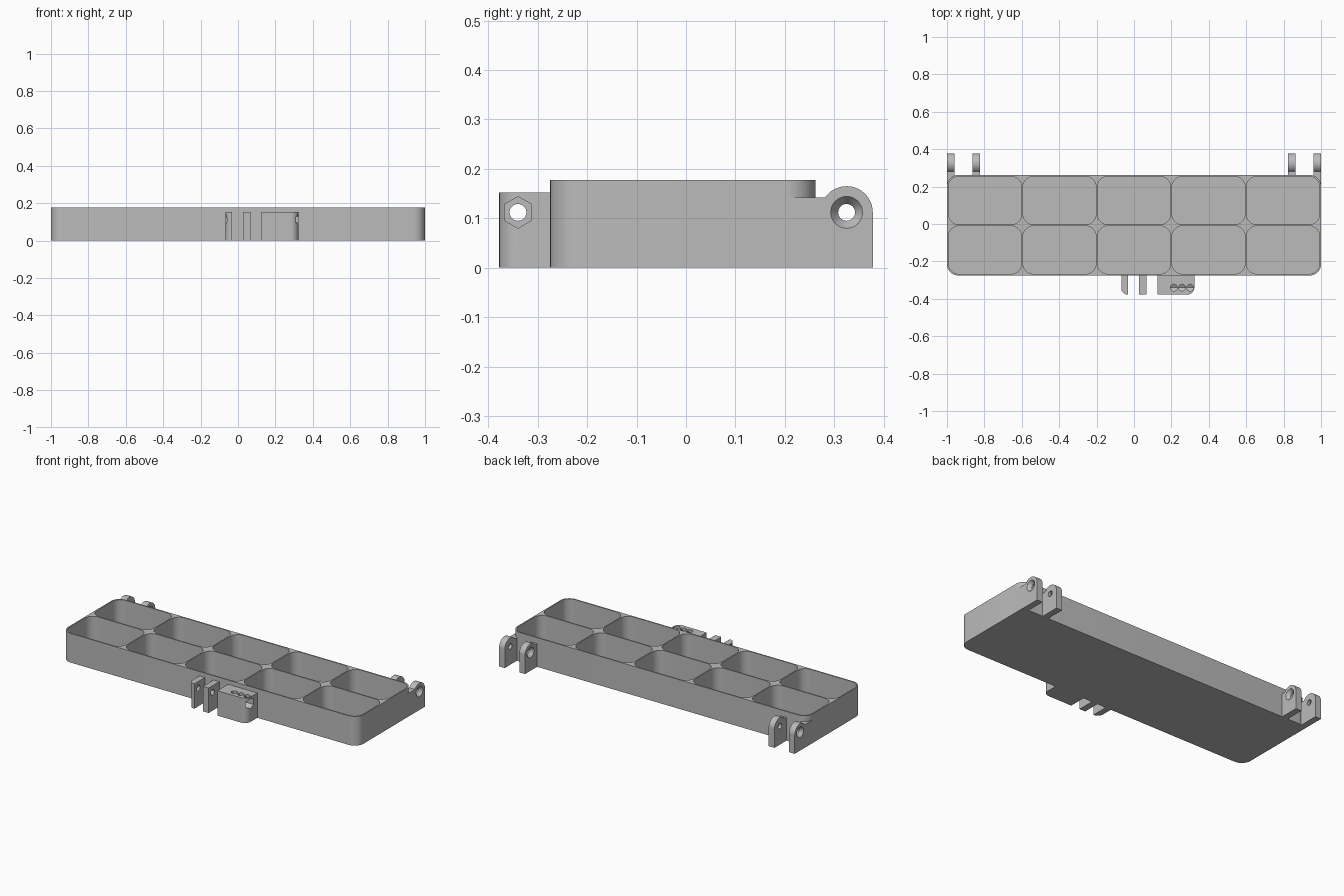
import bpy
import bmesh
from math import cos, sin, pi, radians

cube = bpy.data.objects.get("Cube")
if cube:
    bpy.data.objects.remove(cube, do_unlink=True)

grey = bpy.data.materials.new("plain grey")
grey.use_nodes = True
grey.diffuse_color = (0.5, 0.5, 0.5, 1)
grey.node_tree.nodes["Principled BSDF"].inputs["Base Color"].default_value = (0.5, 0.5, 0.5, 1)


def arc(cx, cy, r, start, end, steps):
    """Points on an arc, angles in degrees."""
    angles = [radians(start + (end - start) * i / steps) for i in range(steps + 1)]
    return [(cx + r * cos(a), cy + r * sin(a)) for a in angles]


def circle(cx, cy, r, sides=32, turn=0):
    return arc(cx, cy, r, turn, turn + 360, sides)[:-1]


def rounded_rect(x0, x1, y0, y1, radii):
    """Radii run anticlockwise from the high-x, high-y corner."""
    signs = [(1, 1), (-1, 1), (-1, -1), (1, -1)]
    pts = []
    for i, (r, (sx, sy)) in enumerate(zip(radii, signs)):
        x, y = (x1 if sx > 0 else x0), (y1 if sy > 0 else y0)
        if r:
            pts += arc(x - sx * r, y - sy * r, r, 90 * i, 90 * i + 90, 10)
        else:
            pts.append((x, y))
    return pts


def add_prism(bm, pts, lo, hi, axis, end_pts=None):
    """Solid between one outline at lo and another (or the same) at hi."""
    def place(p, h):
        return (h, *p) if axis == "x" else (*p, h)
    a = [bm.verts.new(place(p, lo)) for p in pts]
    b = [bm.verts.new(place(p, hi)) for p in (end_pts or pts)]
    bm.faces.new(a[::-1])
    bm.faces.new(b)
    for i in range(len(a)):
        j = (i + 1) % len(a)
        bm.faces.new((a[i], a[j], b[j], b[i]))


def make(name, *prisms):
    bm = bmesh.new()
    for p in prisms:
        add_prism(bm, *p)
    bmesh.ops.recalc_face_normals(bm, faces=bm.faces)
    mesh = bpy.data.meshes.new(name)
    bm.to_mesh(mesh)
    bm.free()
    mesh.materials.append(grey)
    ob = bpy.data.objects.new(name, mesh)
    bpy.context.collection.objects.link(ob)
    return ob


def cut(ob, *cutters):
    bpy.context.view_layer.objects.active = ob
    for c in cutters:
        c.hide_render = True
        m = ob.modifiers.new("cut", "BOOLEAN")
        m.operation, m.solver, m.object = "DIFFERENCE", "EXACT", c
        bpy.ops.object.modifier_apply(modifier=m.name)


def countersink(y, z, face, direction):
    """Cone opening outwards at the given x face."""
    wide, narrow, outer = circle(y, z, 0.033), circle(y, z, 0.016), circle(y, z, 0.034)
    return make("cutter", (wide, face + direction * 0.001, face - direction * 0.022, "x", narrow))


HEIGHT = 0.178
FRONT, BACK = -0.275, 0.262
WALL, FLOOR = 0.008, 0.01
parts, cutters = [], []

# Tray with two rows of five rounded compartments
tray = make("tray", (rounded_rect(-1, 1, FRONT, BACK, [0.06] * 4), 0, HEIGHT, "z"))
pitch_x = (2 - WALL) / 5
pitch_y = (BACK - FRONT - WALL) / 2
pockets = []
for i in range(5):
    for j in range(2):
        x, y = -1 + WALL + i * pitch_x, FRONT + WALL + j * pitch_y
        outline = rounded_rect(x, x + pitch_x - WALL, y, y + pitch_y - WALL, [0.055] * 4)
        pockets.append((outline, FLOOR, HEIGHT + 0.1, "z"))
pocket_cutter = make("cutter", *pockets)
cut(tray, pocket_cutter)
parts.append(tray)
cutters.append(pocket_cutter)

# Back hinge lugs, a mirrored pair on each end
HY, HZ = 0.325, 0.112
hinge_hole = make("cutter", (circle(HY, HZ, 0.017), -1.1, 1.1, "x"))
cutters.append(hinge_hole)
for side, s in (("left", 1), ("right", -1)):
    for kind, inner, outer, start, out in (("outer", 0.961, 1.0, 0.2, 1),
                                           ("inner", 0.824, 0.863, 0.257, -1)):
        profile = [(start, 0), (HY + 0.053, 0)] + arc(HY, HZ, 0.053, 0, 145.5, 20) + [(start, 0.142)]
        lo, hi = sorted((s * inner, s * outer))
        lug = make(f"{side}_{kind}_hinge_lug", (profile, lo, hi, "x"))
        sink = countersink(HY, HZ, s * (outer if out > 0 else inner), s * out)
        cut(lug, hinge_hole, sink)
        if kind == "outer":
            cut(lug, pocket_cutter)
        parts.append(lug)
        cutters.append(sink)

# Front latch: two lugs and a block, all on one pin axis
LY, LZ, TIP, TOP = -0.34, 0.112, -0.378, 0.152
latch_hole = make("cutter", (circle(LY, LZ, 0.017), -0.2, 0.5, "x"))
latch_sink = countersink(LY, LZ, -0.068, -1)
hex_slot = make("cutter", (circle(LY, LZ, 0.032, 6, 30), 0.19, 0.5, "x"))
top_holes = [make("cutter", (circle(x, LY, 0.018), LZ, 0.3, "z")) for x in (0.213, 0.257, 0.301)]
cutters += [latch_hole, latch_sink, hex_slot] + top_holes


def latch_part(name, x0, x1, left_round, right_round):
    outline = rounded_rect(x0, x1, TIP, FRONT + 0.004, [0, 0, left_round, right_round])
    ob = make(name, (outline, 0, TOP, "z"))
    cut(ob, latch_hole)
    parts.append(ob)
    return ob


cut(latch_part("latch_end_lug", -0.068, -0.031, 0.036, 0), latch_sink)
latch_part("latch_middle_lug", 0.027, 0.066, 0, 0)
cut(latch_part("latch_block", 0.125, 0.323, 0, 0.04), hex_slot, *top_holes)

# Remove helpers, then shade curved walls smooth
for c in cutters:
    bpy.data.objects.remove(c, do_unlink=True)
bpy.ops.object.select_all(action="DESELECT")
for ob in parts:
    ob.select_set(True)
bpy.context.view_layer.objects.active = tray
bpy.ops.object.shade_smooth_by_angle(angle=radians(30))
